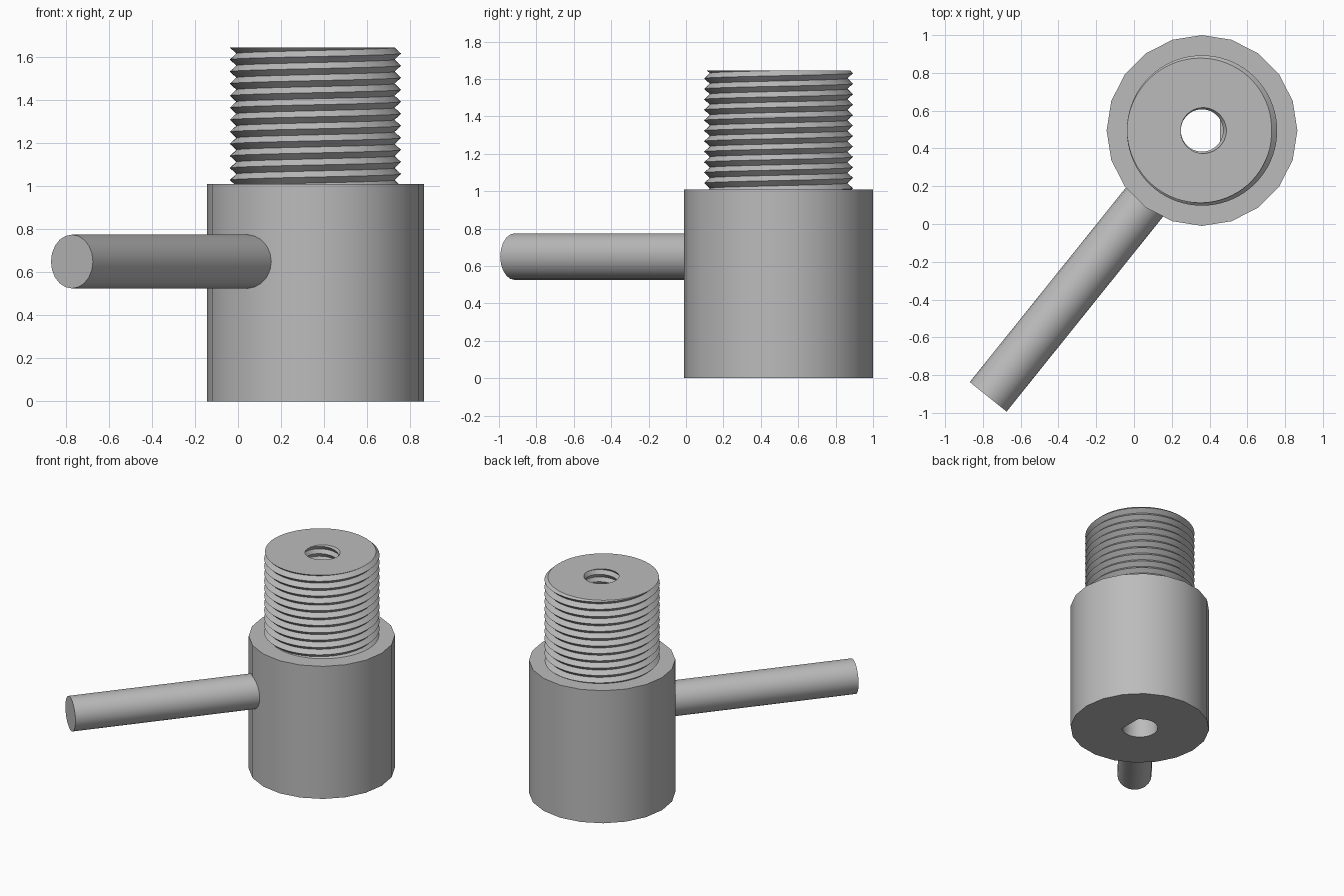
import bpy, bmesh, math
from mathutils import Vector

cube = bpy.data.objects.get("Cube")
if cube:
    bpy.data.objects.remove(cube, do_unlink=True)

CX, CY = 0.36, 0.495
BODY_TOP, TOP = 1.01, 1.645
PITCH = 0.056

grey = bpy.data.materials.new("plain grey")
grey.use_nodes = True
grey.diffuse_color = (0.5, 0.5, 0.5, 1)
grey.node_tree.nodes["Principled BSDF"].inputs["Base Color"].default_value = (0.5, 0.5, 0.5, 1)


def finish(bm, name, location, angle=30):
    bmesh.ops.remove_doubles(bm, verts=bm.verts, dist=0.0002)
    bmesh.ops.recalc_face_normals(bm, faces=bm.faces)
    mesh = bpy.data.meshes.new(name)
    bm.to_mesh(mesh)
    bm.free()
    mesh.materials.append(grey)
    obj = bpy.data.objects.new(name, mesh)
    obj.location = location
    bpy.context.collection.objects.link(obj)
    bpy.ops.object.select_all(action="DESELECT")
    obj.select_set(True)
    bpy.context.view_layer.objects.active = obj
    bpy.ops.object.shade_smooth_by_angle(angle=math.radians(angle))
    return obj


def skin(bm, a, b):
    """Join two closed rings of equal count with quads."""
    n = len(a)
    for i in range(n):
        j = (i + 1) % n
        bm.faces.new((a[i], a[j], b[j], b[i]))


def ring(bm, radius, z, count, flat=None):
    """A circle of vertices, optionally cut flat on its +x side."""
    verts = []
    for i in range(count):
        t = math.tau * i / count
        x = radius * math.cos(t)
        if flat:
            x = min(x, flat)
        verts.append(bm.verts.new((x, radius * math.sin(t), z)))
    return verts


# Body with a D-shaped bore
bm = bmesh.new()
outer = [ring(bm, 0.505, z, 20) for z in (0, BODY_TOP)]
bore = [ring(bm, 0.13, z, 48, 0.095) for z in (0, BODY_TOP)]
skin(bm, *outer)
skin(bm, *bore)
for k in (0, 1):
    edges = [bm.edges.get((r[i - 1], r[i])) for r in (outer[k], bore[k]) for i in range(len(r))]
    bmesh.ops.triangle_fill(bm, edges=edges, use_beauty=True)
finish(bm, "body", (CX, CY, 0))


# Threaded neck: helical ridges outside and inside, joined by flat ends
def thread(bm, root, crest, z0, z1, pitch, count=72):
    """Helical wall; returns its bottom and top edge as lists of vertices."""
    cols = []
    turns = math.ceil((z1 - z0) / pitch) + 1
    for i in range(count + 1):
        col = []
        for row in range(-2, 2 * turns + 1):
            z = z1 - turns * pitch + (row / 2 + i / count) * pitch
            zc = min(max(z, z0), z1)
            phase = ((zc - z1) / pitch - i / count) % 1.0
            r = root + (crest - root) * (1 - abs(2 * phase - 1))
            t = math.tau * i / count
            col.append(bm.verts.new((r * math.cos(t), r * math.sin(t), zc)))
        cols.append(col)
    for a, b in zip(cols, cols[1:]):
        for k in range(len(a) - 1):
            bm.faces.new((a[k], b[k], b[k + 1], a[k + 1]))
    return [c[0] for c in cols[:-1]], [c[-1] for c in cols[:-1]]


bm = bmesh.new()
out_low, out_high = thread(bm, 0.368, 0.398, BODY_TOP, TOP, PITCH)
in_low, in_high = thread(bm, 0.13, 0.112, BODY_TOP, TOP, PITCH)
skin(bm, out_high, in_high)
skin(bm, out_low, in_low)
finish(bm, "threaded_neck", (CX, CY, 0))

# Side handle, running from its free end into the body wall
start = Vector((-0.772, -0.915, 0.65))
axis = (Vector((CX, CY, 0.65)) - start).normalized()
length = (Vector((CX, CY, 0.65)) - start).length - 0.3
bm = bmesh.new()
bmesh.ops.create_cone(bm, cap_ends=True, segments=20, radius1=0.125, radius2=0.125, depth=length)
handle = finish(bm, "side_handle", start + axis * length / 2)
handle.rotation_euler = axis.to_track_quat("Z", "Y").to_euler()
